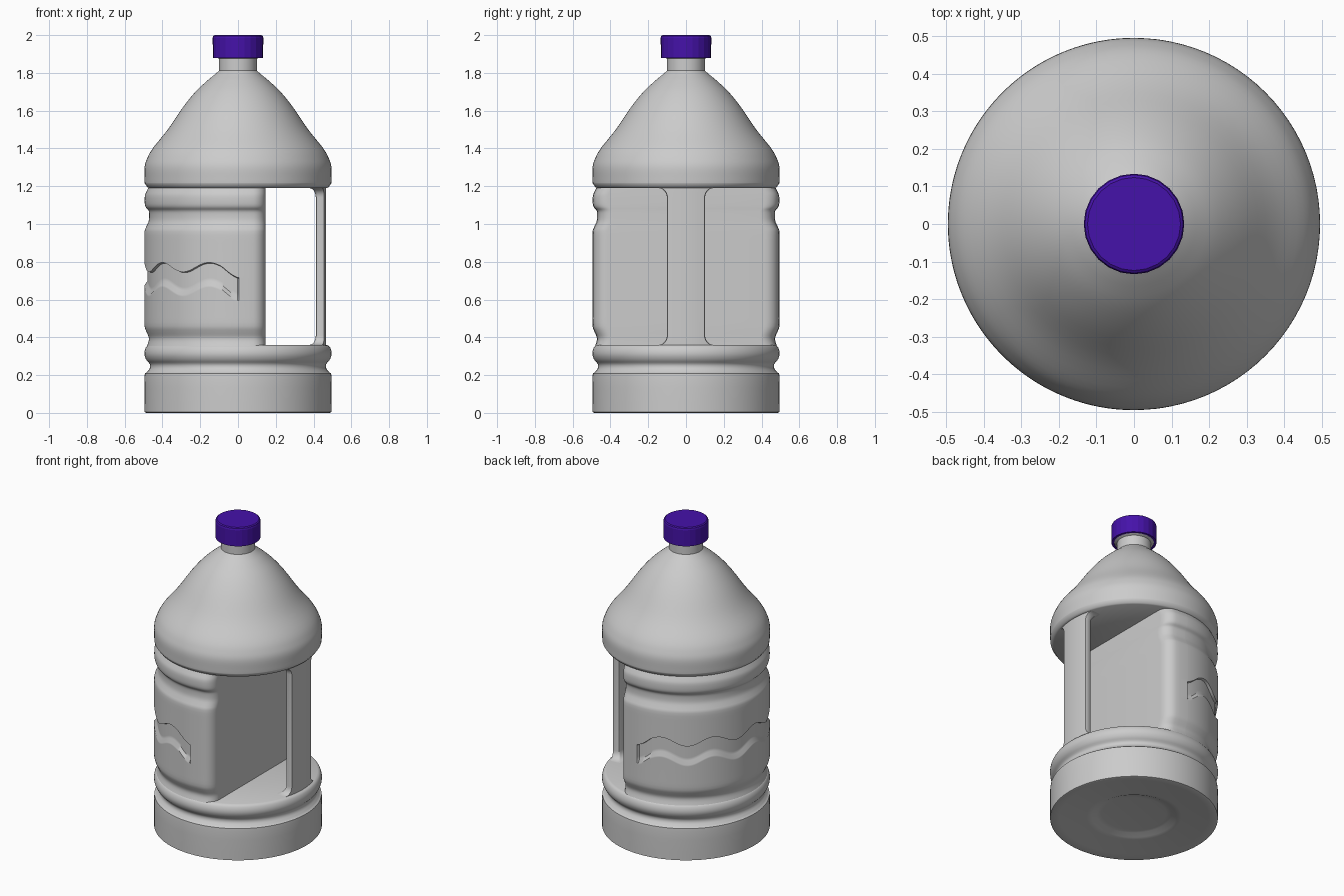
import bpy, bmesh, math
from math import sin, cos, pi, radians

if "Cube" in bpy.data.objects:
    bpy.data.objects.remove(bpy.data.objects["Cube"])


def loft(name, rings, angle=35):
    """Skin a list of equal-length closed rings and cap both ends."""
    bm = bmesh.new()
    vs = [[bm.verts.new(p) for p in ring] for ring in rings]
    n = len(vs[0])
    for a, b in zip(vs, vs[1:]):
        for i in range(n):
            j = (i + 1) % n
            bm.faces.new((a[i], a[j], b[j], b[i]))
    bm.faces.new(vs[0][::-1])
    bm.faces.new(vs[-1])
    bmesh.ops.recalc_face_normals(bm, faces=bm.faces)
    me = bpy.data.meshes.new(name)
    bm.to_mesh(me)
    bm.free()
    ob = bpy.data.objects.new(name, me)
    bpy.context.collection.objects.link(ob)
    bpy.ops.object.select_all(action='DESELECT')
    ob.select_set(True)
    bpy.context.view_layer.objects.active = ob
    bpy.ops.object.shade_smooth_by_angle(angle=radians(angle))
    return ob


def lathe(name, profile, sides=96, angle=35):
    return loft(name, [[(r * cos(2 * pi * i / sides), r * sin(2 * pi * i / sides), z)
                        for i in range(sides)] for r, z in profile], angle)


def smooth(pts, steps=4):
    """Catmull-Rom refinement of a profile."""
    p = [pts[0]] + pts + [pts[-1]]
    out = []
    for k in range(1, len(p) - 2):
        for s in range(steps):
            t = s / steps
            out.append(tuple(0.5 * (2 * b + (c - a) * t + (2 * a - 5 * b + 4 * c - d) * t * t
                                    + (3 * b - a - 3 * c + d) * t ** 3)
                             for a, b, c, d in zip(*p[k - 1:k + 3])))
    return out + [pts[-1]]


# Base with a dished underside, one rib, and the flat floor of the grip opening
foot = [(0.19, 0.035), (0.22, 0.032), (0.25, 0.018), (0.28, 0.013), (0.44, 0.01), (0.485, 0.0)]
rib = smooth([(0.495, 0.004), (0.495, 0.19), (0.486, 0.212), (0.468, 0.235), (0.467, 0.258),
              (0.485, 0.28), (0.495, 0.305), (0.494, 0.33), (0.484, 0.352), (0.47, 0.36)], 3)
lathe("base", foot + rib + [(0.1, 0.36)])

# Shoulder, from the ceiling of the grip opening up to the neck
lathe("shoulder", [(0.1, 1.19), (0.472, 1.19), (0.48, 1.195)] + smooth(
    [(0.494, 1.215), (0.495, 1.24), (0.495, 1.3), (0.482, 1.345), (0.452, 1.4), (0.372, 1.5),
     (0.29, 1.62), (0.225, 1.7), (0.165, 1.757), (0.125, 1.79), (0.1, 1.812)]))

# Neck with a collar inside the cap
lathe("neck", [(0.1, 1.80), (0.1, 1.875), (0.12, 1.885), (0.12, 1.95)], 48)

# Cap
cap = lathe("cap", [(0.118, 1.90), (0.118, 1.88), (0.133, 1.88), (0.134, 1.985),
                    (0.131, 1.995), (0.124, 2.0)], 24, 12)
mat = bpy.data.materials.new("purple_plastic")
mat.diffuse_color = (0.06, 0.006, 0.4, 1)
mat.use_nodes = True
mat.node_tree.nodes["Principled BSDF"].inputs["Base Color"].default_value = mat.diffuse_color
cap.data.materials.append(mat)

# Middle body: D-shaped section with a flat grip wall, ribs and a wavy recessed band
WALL, FILLET, BAND = 0.145, 0.075, 0.016


def wave(deg):
    t = min(max(deg, 90), 270)
    end = max(0, 1 - min(t - 90, 270 - t) / 10)
    return -0.025 * cos(radians((t - 90) * 10)) - 0.03 * end


def d_ring(z, R, warped, recess):
    cx = WALL - FILLET
    cy = math.sqrt((R - FILLET) ** 2 - cx ** 2)
    phi = math.degrees(math.atan2(cy, cx))
    arc = [phi + 3, 89.5] + [90.3 + 179.4 * i / 120 for i in range(121)] + [270.5, 357 - phi]
    corner = [phi * i / 8 for i in range(9)]
    dz = wave(0) if warped else 0
    ring = [(cx + FILLET * cos(radians(a)), cy + FILLET * sin(radians(a)), z + dz) for a in corner]
    for a in arc:
        r = R - (BAND if recess and 90 < a < 270 else 0)
        ring.append((r * cos(radians(a)), r * sin(radians(a)), z + (wave(a) if warped else 0)))
    ring += [(x, -y, h) for x, y, h in ring[:9][::-1]]
    return ring


low = smooth([(0.482, 0.352), (0.473, 0.38), (0.473, 0.402), (0.485, 0.43), (0.495, 0.46), (0.496, 0.52)], 3)
high = smooth([(0.496, 0.9), (0.495, 0.96), (0.486, 0.985), (0.473, 1.015), (0.47, 1.045), (0.473, 1.07),
               (0.488, 1.088), (0.494, 1.11), (0.493, 1.15), (0.483, 1.175), (0.472, 1.196)], 3)
band = [(0.64, False), (0.65, False), (0.672, True), (0.69, True), (0.767, True), (0.771, False), (0.785, False)]
rings = [d_ring(z, r, False, False) for r, z in low]
rings += [d_ring(z, 0.496, True, rec) for z, rec in band]
rings += [d_ring(z, r, False, False) for r, z in high]
loft("middle_body", rings, 40)


# Handle post, flared where it meets the base and shoulder
def post_ring(z, f):
    w, R, xi, b = 0.098 + 0.045 * f, 0.467, 0.412 - 0.035 * f, 0.012
    ys = [-w + 2 * w * i / 12 for i in range(13)]
    outer = [(math.sqrt(R * R - y * y), y, z) for y in ys]
    xe = outer[-1][0]
    return outer + [(xe - 0.012, w + 0.003, z), (xi + b, w, z), (xi + b * 0.3, w - b * 0.3, z), (xi, w - b, z),
                    (xi, b - w, z), (xi + b * 0.3, b * 0.3 - w, z), (xi + b, -w, z), (xe - 0.012, -w - 0.003, z)]


flare = [(0.05 * (1 - cos(radians(a))), 1 - sin(radians(a))) for a in range(0, 91, 15)]
post = [post_ring(0.35, 1)] + [post_ring(0.36 + h, f) for h, f in flare]
post += [post_ring(1.19 - h, f) for h, f in flare[::-1]] + [post_ring(1.2, 1)]
loft("handle_post", post, 40)
